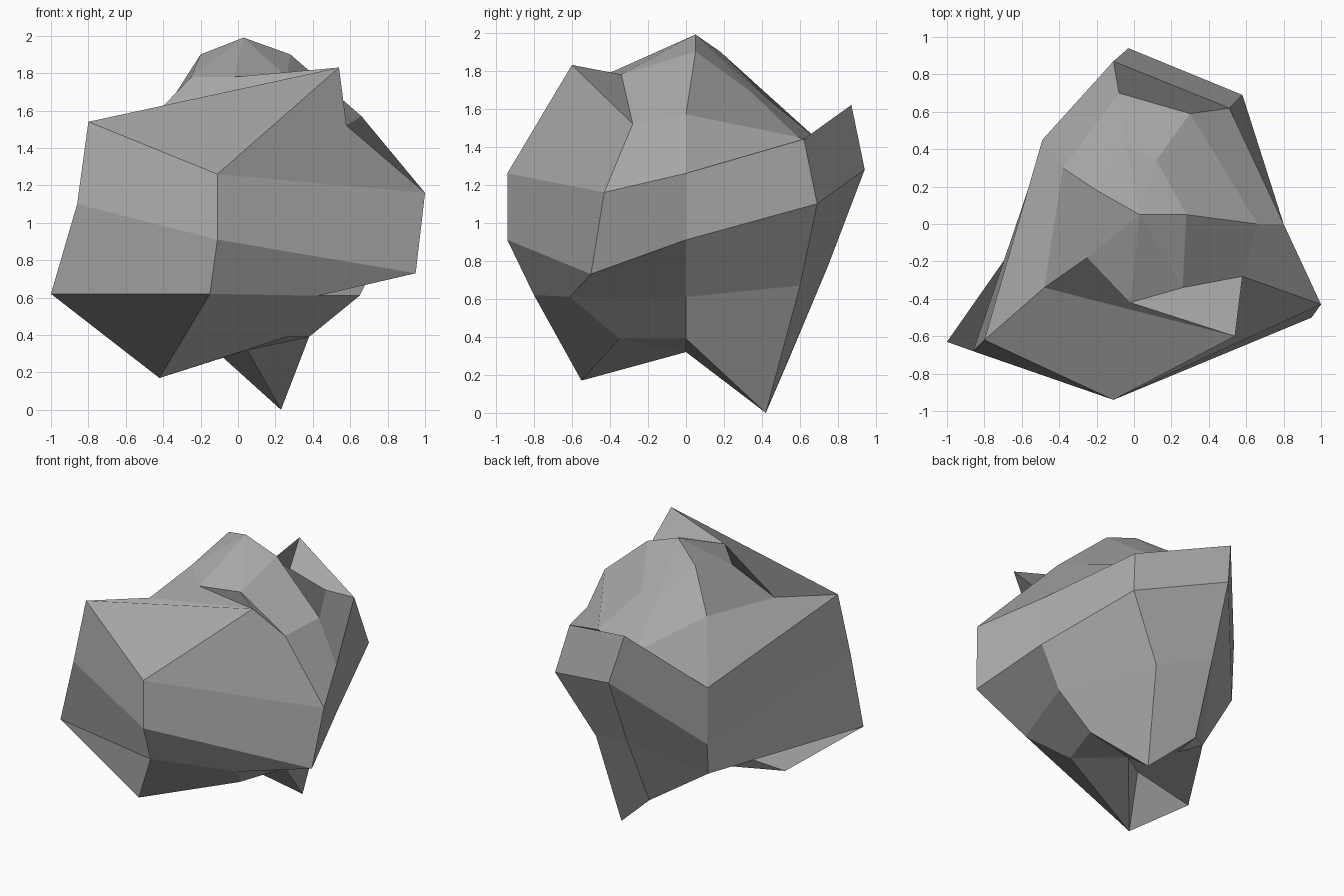
import bpy
import bmesh

# Remove the default cube only
default_cube = bpy.data.objects.get("Cube")
if default_cube:
    bpy.data.objects.remove(default_cube, do_unlink=True)


def make_material(name, color):
    material = bpy.data.materials.new(name)
    material.use_nodes = True
    material.diffuse_color = color
    material.node_tree.nodes["Principled BSDF"].inputs["Base Color"].default_value = color
    return material


def bridge(bm, upper, lower):
    """Join two closed seven-sided loops with quads."""
    count = len(upper)
    for i in range(count):
        j = (i + 1) % count
        bm.faces.new((upper[i], lower[i], lower[j], upper[j]))


def cap(bm, tip, loop):
    """Close a loop with a fan of triangles around one tip."""
    for i, vert in enumerate(loop):
        bm.faces.new((tip, vert, loop[(i + 1) % len(loop)]))


def loft(name, top_tip, sections, bottom_tip, material):
    """Build a faceted boulder from cross-sections running top to bottom."""
    bm = bmesh.new()
    loops = [[bm.verts.new(point) for point in section] for section in sections]
    for upper, lower in zip(loops, loops[1:]):
        bridge(bm, upper, lower)
    cap(bm, bm.verts.new(top_tip), loops[0])
    cap(bm, bm.verts.new(bottom_tip), loops[-1])
    bmesh.ops.recalc_face_normals(bm, faces=bm.faces[:])
    mesh = bpy.data.meshes.new(name)
    bm.to_mesh(mesh)
    bm.free()
    mesh.materials.append(material)
    rock = bpy.data.objects.new(name, mesh)
    bpy.context.collection.objects.link(rock)
    return rock


# Each section starts at +x and runs through the front, the -x side and the back
crown = [(.28, .05, 1.9), (.26, -.34, 1.78), (-.02, -.42, 1.78), (-.25, -.18, 1.78),
         (-.2, .18, 1.9), (-.04, .42, 1.66), (.12, .34, 1.69)]

# Shoulder with the raised front peak and the sunken back ledge
shoulder = [(.66, 0, 1.57), (.58, -.28, 1.52), (.54, -.6, 1.83), (-.48, -.34, 1.54),
            (-.38, .3, 1.62), (-.08, .7, 1.43), (.3, .59, 1.45)]

# Broad band around the middle
upper_belt = [(.8, 0, 1.26), (1, -.43, 1.16), (-.11, -.94, 1.26), (-.8, -.62, 1.54),
              (-.49, .45, 1.18), (-.11, .87, 1.62), (.51, .62, 1.44)]
lower_belt = [(.8, 0, .91), (.95, -.5, .73), (-.11, -.94, .91), (-.86, -.68, 1.1),
              (-.48, .44, .76), (-.03, .94, 1.28), (.58, .69, 1.1)]

# Underside, with one jutting corner and two downward spikes
underside = [(.65, 0, .61), (.43, -.61, .61), (-.15, -.8, .62), (-1, -.63, .62),
             (-.37, .27, .45), (-.05, .75, .78), (.31, .6, .67)]
base = [(.38, 0, .39), (.26, -.35, .39), (-.42, -.55, .17), (-.2, -.2, .39),
        (-.27, .13, .42), (-.08, .54, .28), (.23, .42, 0)]

stone_gray = make_material("stone_gray", (.4, .4, .4, 1))
loft("boulder", (.03, .05, 1.99),
     [crown, shoulder, upper_belt, lower_belt, underside, base],
     (.05, 0, .32), stone_gray)
